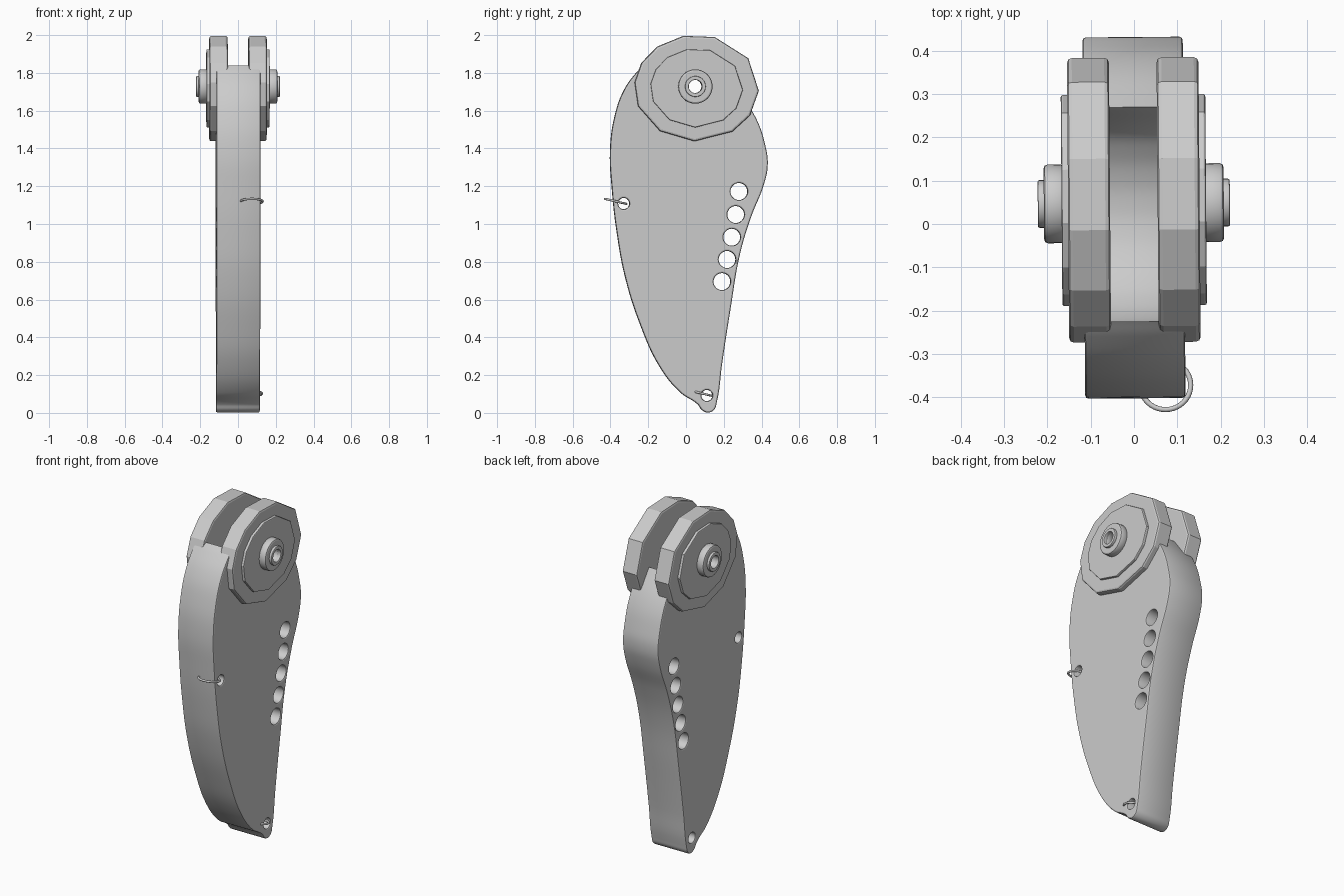
import bpy
from math import sin, cos, pi, radians
from mathutils import Matrix

cube = bpy.data.objects.get("Cube")
if cube:
    bpy.data.objects.remove(cube)

TWIST = Matrix.Rotation(0.008, 4, 'Z')          # slight turn of the whole assembly
SIDEWAYS = Matrix(((0, 0, 1, 0), (1, 0, 0, 0), (0, 1, 0, 0), (0, 0, 0, 1)))

grey = bpy.data.materials.new("plain_grey")
grey.use_nodes = True
grey.diffuse_color = (0.6, 0.6, 0.6, 1)
grey.node_tree.nodes["Principled BSDF"].inputs["Base Color"].default_value = (0.6, 0.6, 0.6, 1)


def finish(obj, angle):
    obj.data.materials.clear()
    obj.data.materials.append(grey)
    bpy.ops.object.select_all(action='DESELECT')
    obj.select_set(True)
    bpy.context.view_layer.objects.active = obj
    if obj.type == 'CURVE':
        bpy.ops.object.convert(target='MESH')
    bpy.ops.object.shade_smooth_by_angle(angle=radians(angle))


def circle(y, z, r, n=28):
    return [(y + r * cos(2 * pi * i / n), z + r * sin(2 * pi * i / n)) for i in range(n)]


def plate(name, outlines, x0, x1, bevel, angle=30, corners=None):
    """Bevelled plate between x0 and x1; the first outline is the rim, the rest are holes."""
    curve = bpy.data.curves.new(name, 'CURVE')
    curve.dimensions = '2D'
    curve.fill_mode = 'BOTH'
    curve.extrude = (x1 - x0) / 2 - bevel
    curve.bevel_depth = bevel
    curve.bevel_resolution = 1
    curve.offset = -bevel
    for k, pts in enumerate(outlines):
        smooth = k == 0 and corners is not None
        spline = curve.splines.new('BEZIER' if smooth else 'POLY')
        points = spline.bezier_points if smooth else spline.points
        points.add(len(pts) - 1)
        for i, (p, (y, z)) in enumerate(zip(points, pts)):
            if smooth:
                p.co = (y, z, 0)
                p.handle_left_type = p.handle_right_type = 'VECTOR' if i in corners else 'AUTO'
            else:
                p.co = (y, z, 0, 1)
        spline.use_cyclic_u = True
        spline.resolution_u = 6
    obj = bpy.data.objects.new(name, curve)
    bpy.context.collection.objects.link(obj)
    obj.matrix_world = TWIST @ Matrix.Translation(((x0 + x1) / 2, 0, 0)) @ SIDEWAYS
    finish(obj, angle)


# Blade body: teardrop rim with a round seat at the top and a row of holes
rim = [(-.225, 1.84), (-.26, 1.805), (-.328, 1.71), (-.378, 1.57), (-.402, 1.39), (-.392, 1.18),
       (-.365, .945), (-.322, .717), (-.243, .468), (-.14, .245), (-.03, .108), (.062, .045),
       (.085, .015), (.117, .002), (.148, .017), (.163, .06), (.19, .257), (.235, .55),
       (.285, .84), (.345, 1.04), (.412, 1.21), (.432, 1.315), (.418, 1.42), (.37, 1.56), (.27, 1.71)]
seat = [(.02 + .258 * cos(a), 1.77 + .258 * sin(a))
        for a in (radians(-28 - 14 * i) for i in range(1, 12))]
holes = [circle(y, z, .045) for y, z in
         ((.28, 1.172), (.263, 1.05), (.242, .93), (.217, .812), (.19, .695))]
holes += [circle(-.33, 1.108, .03, 20), circle(.11, .092, .03, 20)]
plate("blade_body", [rim + seat] + holes, -.116, .116, .008, corners=(0, len(rim) - 1))

# Faceted discs, face plates, hubs and end caps on both sides
FACETS = (-92, -55, -31, -3, 34, 73, 102, 129, 152, 174, 200, 234)


def facet_ring(ry, rz):
    return [(.055 + ry * cos(radians(a)), 1.72 + rz * sin(radians(a))) for a in FACETS]


HUB = (.048, 1.728)
bore = circle(*HUB, .035)
for side, s in (("left", 1), ("right", -1)):
    for part, outline, a, b, bevel, angle in (
            ("disc", facet_ring(.33, .282), .055, .152, .011, 15),
            ("face_plate", facet_ring(.245, .209), .14, .167, .005, 15),
            ("hub", circle(*HUB, .091, 32), .16, .208, .009, 35),
            ("end_cap", circle(*HUB, .055, 32), .2, .222, .004, 35)):
        x0, x1 = sorted((s * a, s * b))
        plate(side + "_" + part, [outline, bore], x0, x1, bevel, angle)

# Thin wire rings through the two small holes
for name, y, z in (("upper_wire_ring", -.373, 1.12), ("lower_wire_ring", .088, .102)):
    bpy.ops.mesh.primitive_torus_add(major_radius=.058, minor_radius=.006,
                                     major_segments=40, minor_segments=10)
    ring = bpy.context.object
    ring.name = name
    ring.matrix_world = TWIST @ Matrix.Translation((.07, y, z)) @ Matrix.Rotation(-.23, 4, 'X')
    finish(ring, 60)
